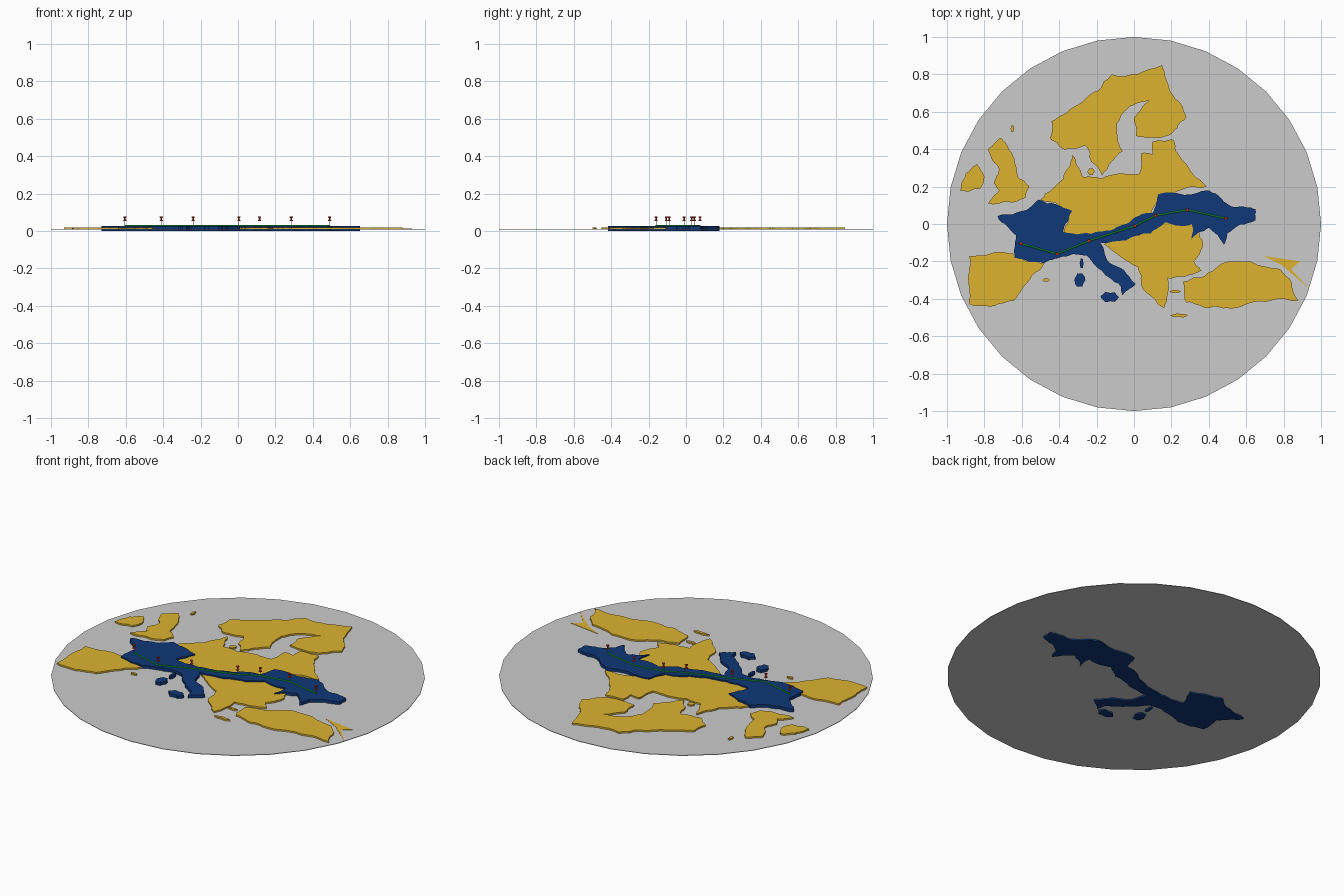
import bpy, bmesh, math, random
from mathutils import Vector

if "Cube" in bpy.data.objects:
    bpy.data.objects.remove(bpy.data.objects["Cube"])

random.seed(4)


def material(name, rgb):
    m = bpy.data.materials.new(name)
    m.diffuse_color = (*rgb, 1)
    m.use_nodes = True
    m.node_tree.nodes["Principled BSDF"].inputs["Base Color"].default_value = m.diffuse_color
    return m


YELLOW = material("yellow", (0.72, 0.45, 0.03))
BLUE = material("blue", (0.005, 0.04, 0.19))
RED = material("red", (0.6, 0.03, 0.01))
GREEN = material("green", (0.01, 0.6, 0.05))


def finish(name, bm, mat=None):
    bmesh.ops.recalc_face_normals(bm, faces=bm.faces)
    me = bpy.data.meshes.new(name)
    bm.to_mesh(me)
    bm.free()
    if mat:
        me.materials.append(mat)
    ob = bpy.data.objects.new(name, me)
    bpy.context.collection.objects.link(ob)


def rough(points, levels=3, amount=0.1):
    # break each coast segment into small jagged steps
    for _ in range(levels):
        out = []
        for a, b in zip(points, points[1:] + points[:1]):
            d = b - a
            out += [a, (a + b) / 2 + Vector((-d.y, d.x)) * random.uniform(-amount, amount)]
        points = out
    return points


def land(name, outline, mat, z0, z1, jag=True):
    # outline in hundredths of a unit, extruded to a slab
    pts = [Vector(p) / 100 for p in outline]
    if jag:
        pts = rough(pts)
    bm = bmesh.new()
    face = bm.faces.new([bm.verts.new((p.x, p.y, z0)) for p in pts])
    ext = bmesh.ops.extrude_face_region(bm, geom=[face], use_keep_orig=True)
    verts = [g for g in ext["geom"] if isinstance(g, bmesh.types.BMVert)]
    bmesh.ops.translate(bm, verts=verts, vec=(0, 0, z1 - z0))
    finish(name, bm, mat)


def low_land(name, outline):
    land(name, outline, YELLOW, 0.010, 0.020)


def raised_land(name, outline):
    land(name, outline, BLUE, 0.0, 0.028)


def oval(x, y, rx, ry):
    return [(x + rx * math.cos(math.tau * i / 6), y + ry * math.sin(math.tau * i / 6)) for i in range(6)]


def lathe(name, x, y, profile, mat=None, n=10):
    bm = bmesh.new()
    rings = [[bm.verts.new((x + r * math.cos(math.tau * i / n), y + r * math.sin(math.tau * i / n), z))
              for i in range(n)] for r, z in profile]
    for a, b in zip(rings, rings[1:]):
        for i in range(n):
            j = (i + 1) % n
            bm.faces.new((a[i], a[j], b[j], b[i]))
    bm.faces.new(rings[0])
    bm.faces.new(rings[-1])
    finish(name, bm, mat)


# sea disc
lathe("sea_disc", 0, 0, [(1, 0.008), (1, 0.011)], n=32)

# low yellow land
low_land("northern_peninsula", [
    (-38, 40), (-45, 46), (-44, 55), (-28, 65), (-12, 80), (15, 85), (20, 70), (28, 57), (17, 47),
    (1, 47), (0, 57), (8, 66), (-2, 63), (-9, 54), (-6, 39), (-17, 26), (-26, 42)])
low_land("northern_mainland", [
    (-50, 13), (-38, 24), (-33, 37), (-27, 25), (-8, 27), (3, 27), (4, 38), (10, 37), (10, 44),
    (21, 45), (26, 34), (39, 20), (13, 14), (9, 3), (-12, -5), (-38, -6), (-35, 7)])
low_land("western_peninsula", [
    (-88, -17), (-64, -16), (-48, -21), (-60, -35), (-64, -41), (-78, -44), (-88, -43), (-88, -25)])
low_land("large_west_island", [
    (-78, 40), (-71, 46), (-67, 40), (-62, 25), (-56, 20), (-58, 14), (-78, 11), (-72, 18),
    (-75, 22), (-72, 29)])
low_land("small_west_island", [(-84, 32), (-80, 25), (-82, 19), (-93, 18), (-90, 27)])
low_land("southeast_mainland", [
    (-16, -11), (3, -6), (17, 1), (29, 2), (37, -10), (32, -20), (36, -25), (18, -29), (16, -45),
    (4, -33), (2, -23)])
low_land("eastern_peninsula", [
    (26, -31), (47, -21), (78, -24), (88, -41), (60, -43), (40, -45), (28, -42)])
for i, (x, y, rx, ry) in enumerate([(-23, 28, 2, 2), (24, -49, 5, 1), (-47, -30, 2, 1),
                                    (22, -36, 3, 1), (-65, 51, 1, 2)], 1):
    low_land(f"yellow_islet_{i}", oval(x, y, rx, ry))

# flat shards at the eastern edge
land("eastern_shards", [(69, -17), (89, -20), (84, -24), (93, -34), (79, -22)],
     YELLOW, 0.010, 0.0125, jag=False)

# raised blue land along the route
raised_land("route_land", [
    (-73, 4), (-65, 5), (-51, 13), (-33, 7), (-38, -4), (-18, -4), (-4, 0), (10, 6), (13, 16),
    (40, 18), (54, 9), (65, 8), (65, 2), (50, -5), (48, -11), (40, -2), (30, -9), (31, 0), (17, 1),
    (9, -5), (-18, -10), (-14, -20), (1, -32), (-6, -38), (-8, -32), (-25, -17), (-40, -18),
    (-48, -21), (-64, -18), (-63, -6)])
for i, (x, y, rx, ry) in enumerate([(-29, -30, 3, 4), (-28, -21, 1, 3), (-13, -39, 5, 3)], 1):
    raised_land(f"blue_island_{i}", oval(x, y, rx, ry))

# green route line through the stops
stops = [(-0.605, -0.105), (-0.41, -0.16), (-0.24, -0.09), (0.005, -0.01),
         (0.115, 0.045), (0.285, 0.075), (0.49, 0.03)]
curve = bpy.data.curves.new("route_line", "CURVE")
curve.dimensions = "3D"
curve.bevel_depth = 0.004
curve.bevel_resolution = 1
spline = curve.splines.new("POLY")
spline.points.add(len(stops) - 1)
for p, (x, y) in zip(spline.points, stops):
    p.co = (x, y, 0.029, 1)
curve.materials.append(GREEN)
bpy.context.collection.objects.link(bpy.data.objects.new("route_line", curve))

# push pins
for i, (x, y) in enumerate(stops, 1):
    lathe(f"pin_needle_{i}", x, y, [(0.0012, 0.02), (0.0012, 0.056)], n=6)
    lathe(f"pin_head_{i}", x, y, [(0.009, 0.054), (0.009, 0.057), (0.004, 0.061), (0.004, 0.068),
                                  (0.0085, 0.073), (0.0085, 0.077)], RED)
